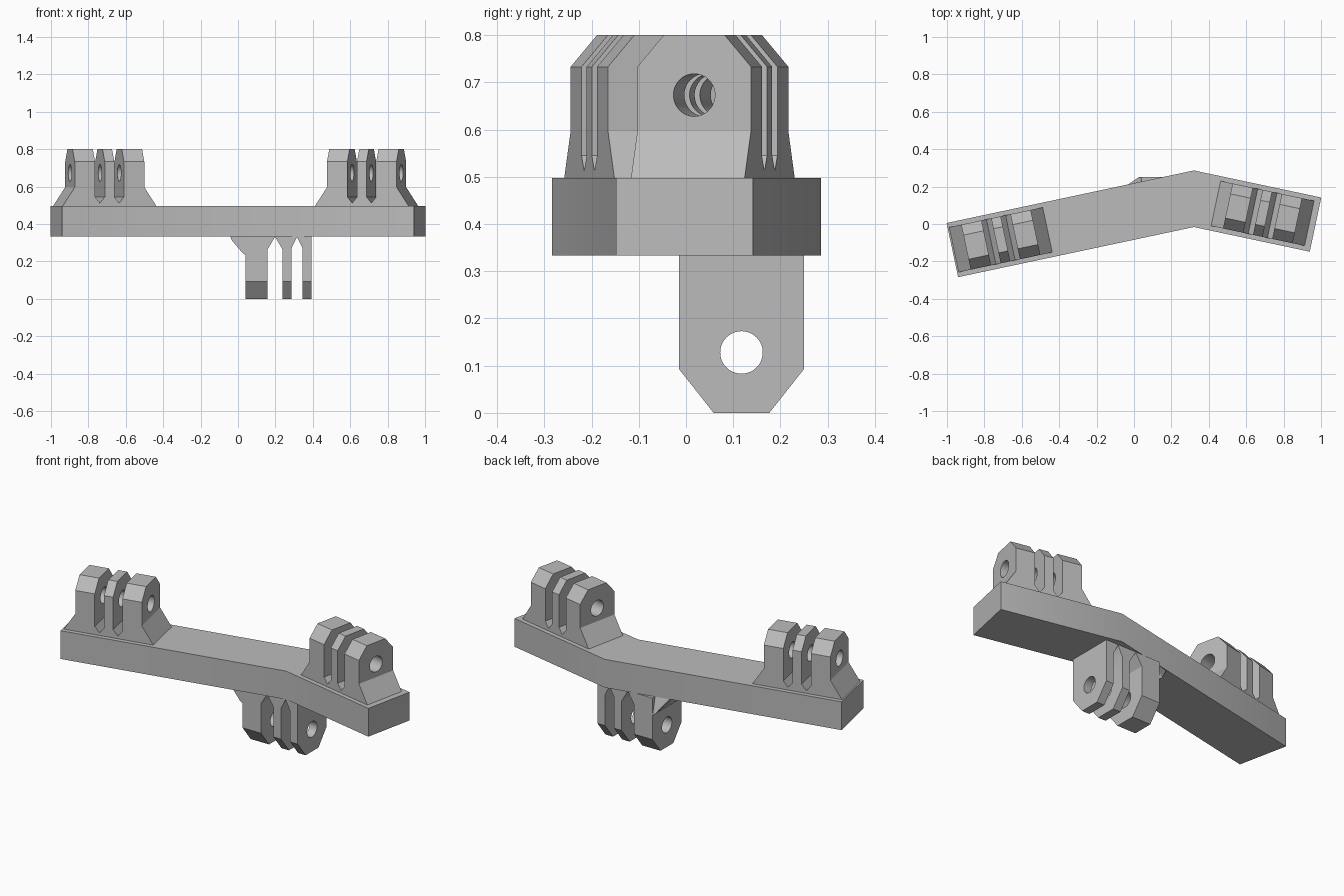
import bpy, bmesh, math
from mathutils import Matrix, Vector

cube = bpy.data.objects.get("Cube")
if cube:
    bpy.data.objects.remove(cube, do_unlink=True)

grey = bpy.data.materials.new("plain_grey")
grey.use_nodes = True
GREY = (0.5, 0.5, 0.5, 1)
grey.diffuse_color = GREY
grey.node_tree.nodes["Principled BSDF"].inputs["Base Color"].default_value = GREY

BEND = math.radians(12)
APEX = Vector((0.32, 0.135))      # middle of the bar at its bend
BAR_LOW, BAR_TOP = 0.333, 0.497


def make_object(name, bm):
    bmesh.ops.recalc_face_normals(bm, faces=bm.faces)
    mesh = bpy.data.meshes.new(name)
    bm.to_mesh(mesh)
    bm.free()
    mesh.materials.append(grey)
    obj = bpy.data.objects.new(name, mesh)
    bpy.context.collection.objects.link(obj)
    return obj


def prism(name, profile, axis, start, end):
    """Extrude a 2D profile along one axis."""
    def place(p, t):
        return {"x": (t, *p), "y": (p[0], t, p[1]), "z": (*p, t)}[axis]
    bm = bmesh.new()
    face = bm.faces.new([bm.verts.new(place(p, start)) for p in profile])
    new = bmesh.ops.extrude_face_region(bm, geom=[face])["geom"]
    shift = Vector(place((0, 0), end - start))
    bmesh.ops.translate(bm, vec=shift, verts=[g for g in new if isinstance(g, bmesh.types.BMVert)])
    return make_object(name, bm)


def combine(obj, tool, operation):
    """Apply a boolean and throw the tool away."""
    mod = obj.modifiers.new("cut", "BOOLEAN")
    mod.object, mod.operation, mod.solver = tool, operation, "EXACT"
    graph = bpy.context.evaluated_depsgraph_get()
    mesh = bpy.data.meshes.new_from_object(obj.evaluated_get(graph))
    obj.modifiers.clear()
    obj.data = mesh
    bpy.data.objects.remove(tool, do_unlink=True)


def cut_slot(obj, a, b, opening, shoulder, tip):
    """Cut a slot with a pointed floor across the lug."""
    profile = [(a, opening), (a, shoulder), ((a + b) / 2, tip), (b, shoulder), (b, opening)]
    combine(obj, prism("slot_cutter", profile, "y", -0.5, 0.5), "DIFFERENCE")


def cut_hole(obj, y, z, radius=0.045, sides=48):
    ring = [(y + radius * math.cos(i * math.tau / sides),
             z + radius * math.sin(i * math.tau / sides)) for i in range(sides)]
    combine(obj, prism("hole_cutter", ring, "x", -0.6, 0.6), "DIFFERENCE")


def smooth(obj):
    bpy.ops.object.select_all(action="DESELECT")
    obj.select_set(True)
    bpy.context.view_layer.objects.active = obj
    bpy.ops.object.shade_smooth_by_angle(angle=math.radians(30))


# Bent bar
half = 0.148
lift = Vector((0, half / math.cos(BEND)))
ends = []
for side, reach in ((-1, 1.32), (1, 0.665)):
    along = Vector((side * math.cos(BEND), -math.sin(BEND)))
    across = Vector((-side * -math.sin(BEND), math.cos(BEND)))
    middle = APEX + along * reach
    ends.append((middle + across * half, middle - across * half))
outline = [ends[0][0], APEX + lift, ends[1][0], ends[1][1], APEX - lift, ends[0][1]]
bar = prism("bent_bar", [tuple(p) for p in outline], "z", BAR_LOW, BAR_TOP)
smooth(bar)


# Upper three-finger mounts with flared feet
def upper_mount(name, x, side):
    foot, body, depth, top = 0.2555, 0.19, 0.123, 0.8
    flank = [(-foot, BAR_TOP), (-body, 0.597), (-body, top)]
    flank += [(-u, z) for u, z in reversed(flank)]
    obj = prism(name, flank, "y", -0.2, 0.2)
    end = [(-depth, 0.4), (-depth, 0.733), (-0.066, top)]
    end += [(-v, z) for v, z in reversed(end)]
    combine(obj, prism("end_profile", end, "x", -0.4, 0.4), "INTERSECT")
    for a, b in ((-0.079, -0.026), (0.026, 0.079)):
        cut_slot(obj, a, b, 0.9, 0.545, 0.512)
    cut_hole(obj, 0, 0.673)
    y = APEX.y - abs(x - APEX.x) * math.tan(BEND)
    obj.data.transform(Matrix.Translation((x, y, 0)) @ Matrix.Rotation(-side * BEND, 4, "Z"))
    smooth(obj)


upper_mount("right_upper_mount", -0.7125, -1)
upper_mount("left_upper_mount", 0.6875, 1)

# Lower mount with one thick and two thin fingers
mid, wide, narrow = 0.1175, 0.1325, 0.059
shape = [(mid - wide, BAR_LOW), (mid - wide, 0.093), (mid - narrow, 0),
         (mid + narrow, 0), (mid + wide, 0.093), (mid + wide, BAR_LOW)]
lower = prism("lower_mount", shape, "x", 0.04, 0.393)
cut_slot(lower, 0.158, 0.238, -0.1, 0.265, 0.331)
cut_slot(lower, 0.286, 0.345, -0.1, 0.27, 0.331)
cut_hole(lower, mid, 0.128)
smooth(lower)

# Sloping brace beside the thick finger
bm = bmesh.new()
for y_low, y_top in ((mid - wide, mid - wide), (mid + wide, 0.205)):
    for p in ((0.04, y_low, 0.235), (0.024, y_low, 0.245), (-0.035, y_top, 0.315),
              (-0.04, y_top, BAR_LOW), (0.04, min(y_low, 0.225), BAR_LOW)):
        bm.verts.new(p)
bmesh.ops.convex_hull(bm, input=bm.verts)
make_object("lower_brace", bm)
